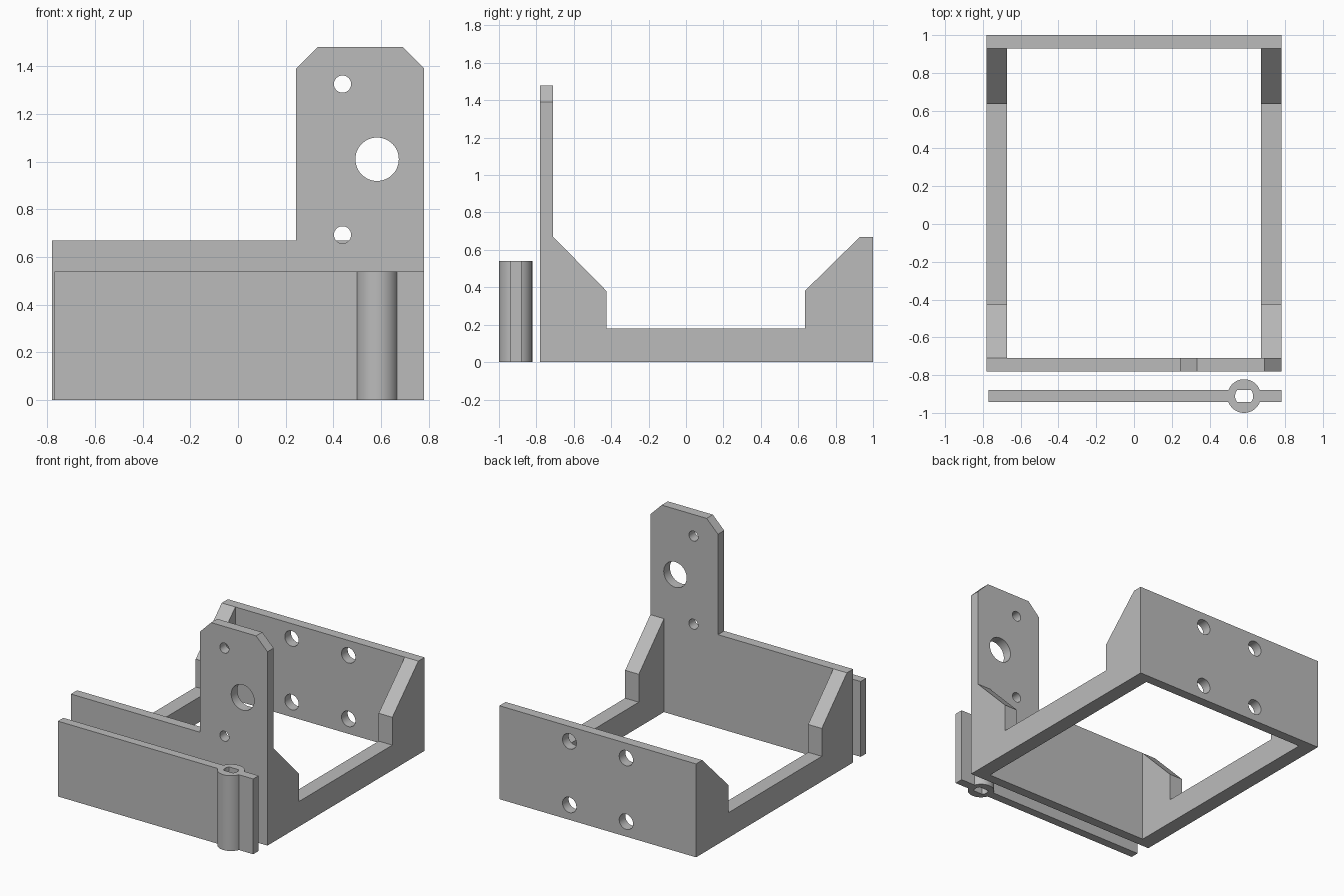
import bpy, bmesh, math

if "Cube" in bpy.data.objects:
    bpy.data.objects.remove(bpy.data.objects["Cube"])

grey = bpy.data.materials.new("plain grey")
grey.diffuse_color = (0.5, 0.5, 0.5, 1)
grey.use_nodes = True
grey.node_tree.nodes["Principled BSDF"].inputs["Base Color"].default_value = grey.diffuse_color


def arc(cx, cy, r, start, end, n):
    """Points on an arc, both ends included."""
    return [(cx + r * math.cos(start + (end - start) * i / n),
             cy + r * math.sin(start + (end - start) * i / n)) for i in range(n + 1)]


def circle(cx, cy, r, n=48):
    return arc(cx, cy, r, 0, 2 * math.pi, n)[:-1]


def prism(name, loops, axis, lo, hi):
    """Extrude an outline (first loop) with holes (other loops) along an axis."""
    place = {"x": lambda u, v, d: (d, u, v),
             "y": lambda u, v, d: (u, d, v),
             "z": lambda u, v, d: (u, v, d)}[axis]
    bm = bmesh.new()
    edges = []
    for loop in loops:
        vs = [bm.verts.new(place(u, v, lo)) for u, v in loop]
        edges += [bm.edges.new((vs[i - 1], vs[i])) for i in range(len(vs))]
    bmesh.ops.triangle_fill(bm, use_beauty=True, use_dissolve=False,
                            edges=edges, normal=place(0, 0, 1))
    ext = bmesh.ops.extrude_face_region(bm, geom=bm.faces[:], use_keep_orig=True)
    moved = [g for g in ext["geom"] if isinstance(g, bmesh.types.BMVert)]
    bmesh.ops.translate(bm, verts=moved, vec=place(0, 0, hi - lo))
    bmesh.ops.recalc_face_normals(bm, faces=bm.faces[:])
    me = bpy.data.meshes.new(name)
    bm.to_mesh(me)
    bm.free()
    me.materials.append(grey)
    ob = bpy.data.objects.new(name, me)
    bpy.context.collection.objects.link(ob)
    return ob


def activate(ob):
    bpy.ops.object.select_all(action="DESELECT")
    ob.select_set(True)
    bpy.context.view_layer.objects.active = ob


W, H = 0.78, 0.67   # half width and wall height

# Front wall with the tall chamfered mounting tab
front = prism("frame", [
    [(-W, 0), (W, 0), (W, 1.39), (0.69, 1.48), (0.333, 1.48), (0.243, 1.39),
     (0.243, H), (-W, H)],
    circle(0.438, 1.325, 0.036), circle(0.438, 0.693, 0.036),
    circle(0.583, 1.01, 0.091)], "y", -0.78, -0.71)

# Back wall with four screw holes
back = prism("back_wall", [[(-W, 0), (W, 0), (W, H), (-W, H)]] +
             [circle(x, H / 2 + z, 0.055) for x in (-0.225, 0.225) for z in (-0.228, 0.228)],
             "y", 0.93, 1.0)

# Side rails with sloped gussets at both ends
rail = [(-0.78, 0), (1.0, 0), (1.0, H), (0.93, H), (0.635, 0.38), (0.635, 0.18),
        (-0.425, 0.18), (-0.425, 0.38), (-0.71, H), (-0.78, H)]
rails = [prism("side_rail", [rail], "x", lo, lo + 0.108) for lo in (-W, W - 0.108)]

# Fuse walls and rails into one frame
for part in rails + [back]:
    mod = front.modifiers.new("join", "BOOLEAN")
    mod.operation = "UNION"
    mod.solver = "EXACT"
    mod.object = part
    activate(front)
    bpy.ops.object.modifier_apply(modifier=mod.name)
    bpy.data.objects.remove(part)

# Separate cover plate with a slotted tubular boss
cx, cy, half, R, r = 0.583, -0.911, 0.031, 0.089, 0.048
a, b, pi = math.asin(half / R), math.asin(half / r), math.pi
outline = ([(-0.77, cy - half)] + arc(cx, cy, R, pi + a, 2 * pi - a, 28) +
           [(W, cy - half), (W, cy + half)] + arc(cx, cy, R, a, pi - a, 28) +
           [(-0.77, cy + half)])
slot = arc(cx, cy, r, -b, b, 12) + arc(cx, cy, r, pi - b, pi + b, 12)
cover = prism("cover_plate", [outline, slot], "z", 0, 0.54)

for ob in (front, cover):
    activate(ob)
    bpy.ops.object.shade_smooth_by_angle(angle=math.radians(30))
